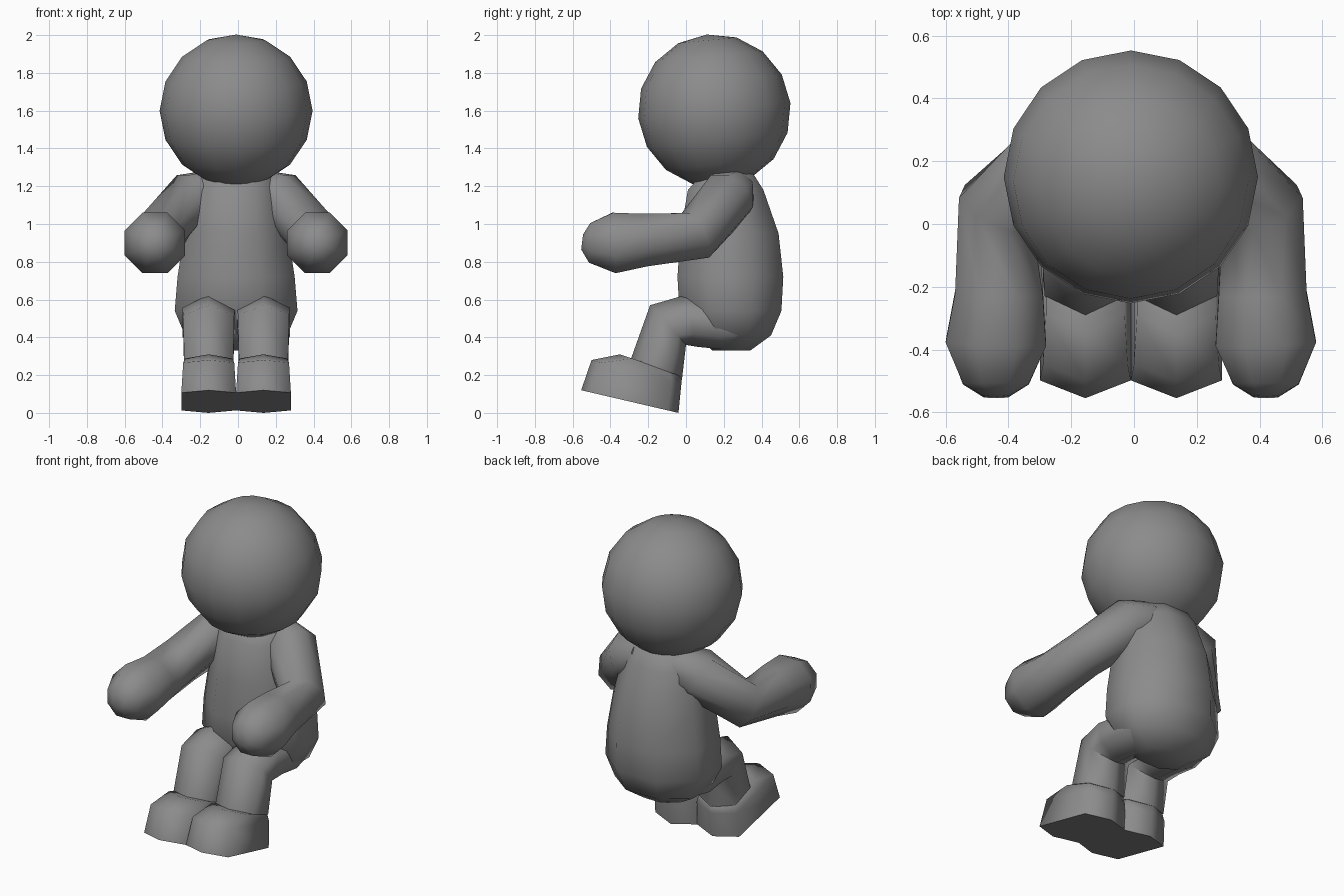
import bpy, bmesh, math
from mathutils import Vector

cube = bpy.data.objects.get("Cube")
if cube:
    bpy.data.objects.remove(cube)

grey = bpy.data.materials.new("plain grey")
grey.use_nodes = True
GREY = (0.26, 0.26, 0.26, 1)
grey.diffuse_color = GREY
grey.node_tree.nodes["Principled BSDF"].inputs["Base Color"].default_value = GREY

MID = -0.01  # the figure sits slightly off centre


def finish(name, bm, angle):
    bmesh.ops.recalc_face_normals(bm, faces=bm.faces)
    mesh = bpy.data.meshes.new(name)
    bm.to_mesh(mesh)
    bm.free()
    mesh.materials.append(grey)
    obj = bpy.data.objects.new(name, mesh)
    bpy.context.collection.objects.link(obj)
    bpy.ops.object.select_all(action="DESELECT")
    obj.select_set(True)
    bpy.context.view_layer.objects.active = obj
    bpy.ops.object.shade_smooth_by_angle(angle=math.radians(angle))
    return obj


def loft(name, rings, angle=75):
    """Skin a list of equal point rings and cap both ends."""
    bm = bmesh.new()
    loops = [[bm.verts.new(p) for p in ring] for ring in rings]
    n = len(loops[0])
    for a, b in zip(loops, loops[1:]):
        for i in range(n):
            j = (i + 1) % n
            bm.faces.new((a[i], a[j], b[j], b[i]))
    bm.faces.new(loops[0])
    bm.faces.new(loops[-1])
    return finish(name, bm, angle)


def octagon(centre, u, v):
    """Eight-sided ring with flats facing along u and v."""
    k = 1 / math.cos(math.pi / 8)
    angles = [(i + 0.5) * math.pi / 4 for i in range(8)]
    return [centre + k * (u * math.cos(a) + v * math.sin(a)) for a in angles]


def tube(path):
    """Rings square to a path of (point, radius)."""
    pts = [Vector(p) for p, r in path]
    rings = []
    for i, (p, r) in enumerate(path):
        tangent = pts[min(i + 1, len(pts) - 1)] - pts[max(i - 1, 0)]
        side = tangent.cross(Vector((0, 0, 1))).normalized()
        up = side.cross(tangent).normalized()
        rings.append(octagon(pts[i], side * r, up * r))
    return rings


def hexagon(x, half, front, back, k):
    """Six-sided ring between a front and a back point (y, z)."""
    f, b = Vector((x, *front)), Vector((x, *back))
    c, d, s = (f + b) / 2, (f - b) / 2, Vector((half, 0, 0))
    return [f, c + d * k + s, c - d * k + s, b, c - d * k - s, c + d * k - s]


# Head: faceted ball tipped forward a little
bm = bmesh.new()
bmesh.ops.create_uvsphere(bm, u_segments=16, v_segments=8, radius=0.405)
head = finish("head", bm, 75)
head.rotation_euler.x = 0.1
head.location = (MID, 0.15, 1.6)

# Torso: height, middle y, half width, half depth
TORSO = [(0.33, 0.24, 0.14, 0.1), (0.41, 0.25, 0.27, 0.2),
         (0.54, 0.235, 0.325, 0.27), (0.72, 0.235, 0.31, 0.28),
         (0.95, 0.23, 0.275, 0.26), (1.18, 0.21, 0.235, 0.2),
         (1.26, 0.22, 0.2, 0.14), (1.3, 0.22, 0.12, 0.07)]
loft("torso", [octagon(Vector((MID, y, z)), Vector((w, 0, 0)), Vector((0, d, 0)))
               for z, y, w, d in TORSO])

# Arms run shoulder, elbow, wrist, fist
ARM = [((0.1, 0.25, 1.18), 0.11), ((0.22, 0.22, 1.14), 0.14),
       ((0.42, 0.05, 0.94), 0.13), ((0.42, -0.22, 0.915), 0.14),
       ((0.43, -0.38, 0.9), 0.16), ((0.43, -0.51, 0.9), 0.105),
       ((0.43, -0.55, 0.905), 0.04)]

# Leg rings: half width, front point, back point, squareness
LEG = [(0.12, (0.3, 0.57), (0.3, 0.36), 0.5), (0.14, (0.15, 0.6), (0.2, 0.335), 0.5),
       (0.14, (0.0, 0.625), (0.06, 0.35), 0.5), (0.135, (-0.19, 0.57), (0.0, 0.36), 0.5),
       (0.13, (-0.29, 0.29), (-0.02, 0.19), 0.55)]
FOOT = [(0.125, (-0.35, 0.31), (-0.02, 0.2), 0.6), (0.135, (-0.5, 0.28), (-0.025, 0.15), 0.78),
        (0.145, (-0.555, 0.12), (-0.04, 0.0), 0.78)]

for label, s in (("left", 1), ("right", -1)):
    loft(label + "_arm", tube([((MID + s * p[0], p[1], p[2]), r) for p, r in ARM]))
    for part, rings in (("leg", LEG), ("foot", FOOT)):
        loft(label + "_" + part, [hexagon(MID + s * 0.145, *r) for r in rings])
